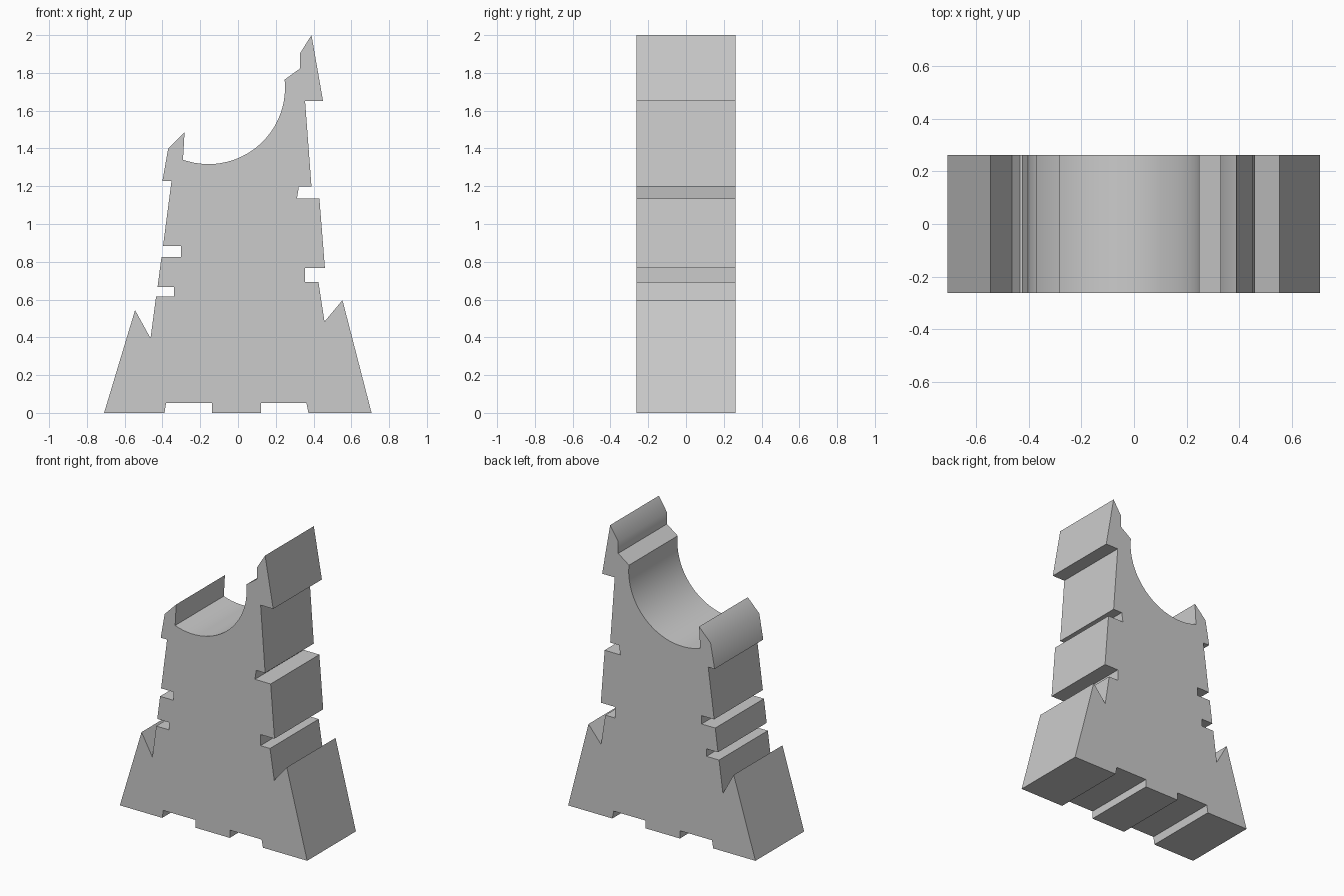
import bpy, bmesh, math

if "Cube" in bpy.data.objects:
    bpy.data.objects.remove(bpy.data.objects["Cube"])

HALF_DEPTH = 0.263

# Underside with two shallow recesses, then the stepped right edge
right = [(-0.709, 0), (-0.389, 0), (-0.381, 0.053), (-0.138, 0.053), (-0.138, 0),
         (0.122, 0), (0.122, 0.053), (0.362, 0.053), (0.373, 0), (0.707, 0),
         (0.553, 0.597), (0.458, 0.483), (0.426, 0.692), (0.354, 0.692),
         (0.354, 0.768), (0.460, 0.768), (0.431, 1.134), (0.312, 1.134),
         (0.322, 1.198), (0.389, 1.198), (0.355, 1.652), (0.450, 1.652),
         (0.389, 2.0), (0.328, 1.903), (0.328, 1.823)]

# Round scoop at the top
cx, cz, r, n = -0.156, 1.722, 0.405, 28
a0, a1 = math.radians(6), math.radians(-109.5)
scoop = [(cx + r * math.cos(a0 + (a1 - a0) * i / n),
          cz + r * math.sin(a0 + (a1 - a0) * i / n)) for i in range(n + 1)]

# Left edge, top to bottom
left = [(-0.283, 1.486), (-0.370, 1.398), (-0.400, 1.228), (-0.352, 1.228),
        (-0.397, 0.883), (-0.302, 0.883), (-0.302, 0.826), (-0.405, 0.826),
        (-0.426, 0.666), (-0.339, 0.666), (-0.339, 0.615), (-0.434, 0.615),
        (-0.463, 0.395), (-0.545, 0.544)]

# Extrude the outline along y
bm = bmesh.new()
face = bm.faces.new([bm.verts.new((x, -HALF_DEPTH, z)) for x, z in right + scoop + left])
ext = bmesh.ops.extrude_face_region(bm, geom=[face])
bmesh.ops.translate(bm, vec=(0, 2 * HALF_DEPTH, 0),
                    verts=[v for v in ext["geom"] if isinstance(v, bmesh.types.BMVert)])
bmesh.ops.recalc_face_normals(bm, faces=bm.faces)
bmesh.ops.triangulate(bm, faces=[f for f in bm.faces if len(f.verts) > 4])

mesh = bpy.data.meshes.new("broken_wall_slab")
bm.to_mesh(mesh)
bm.free()
slab = bpy.data.objects.new("broken_wall_slab", mesh)
bpy.context.collection.objects.link(slab)

# Plain grey
grey = bpy.data.materials.new("light grey")
grey.diffuse_color = (0.6, 0.6, 0.6, 1)
grey.use_nodes = True
grey.node_tree.nodes["Principled BSDF"].inputs["Base Color"].default_value = grey.diffuse_color
mesh.materials.append(grey)

bpy.context.view_layer.objects.active = slab
slab.select_set(True)
bpy.ops.object.shade_smooth_by_angle(angle=math.radians(40))
